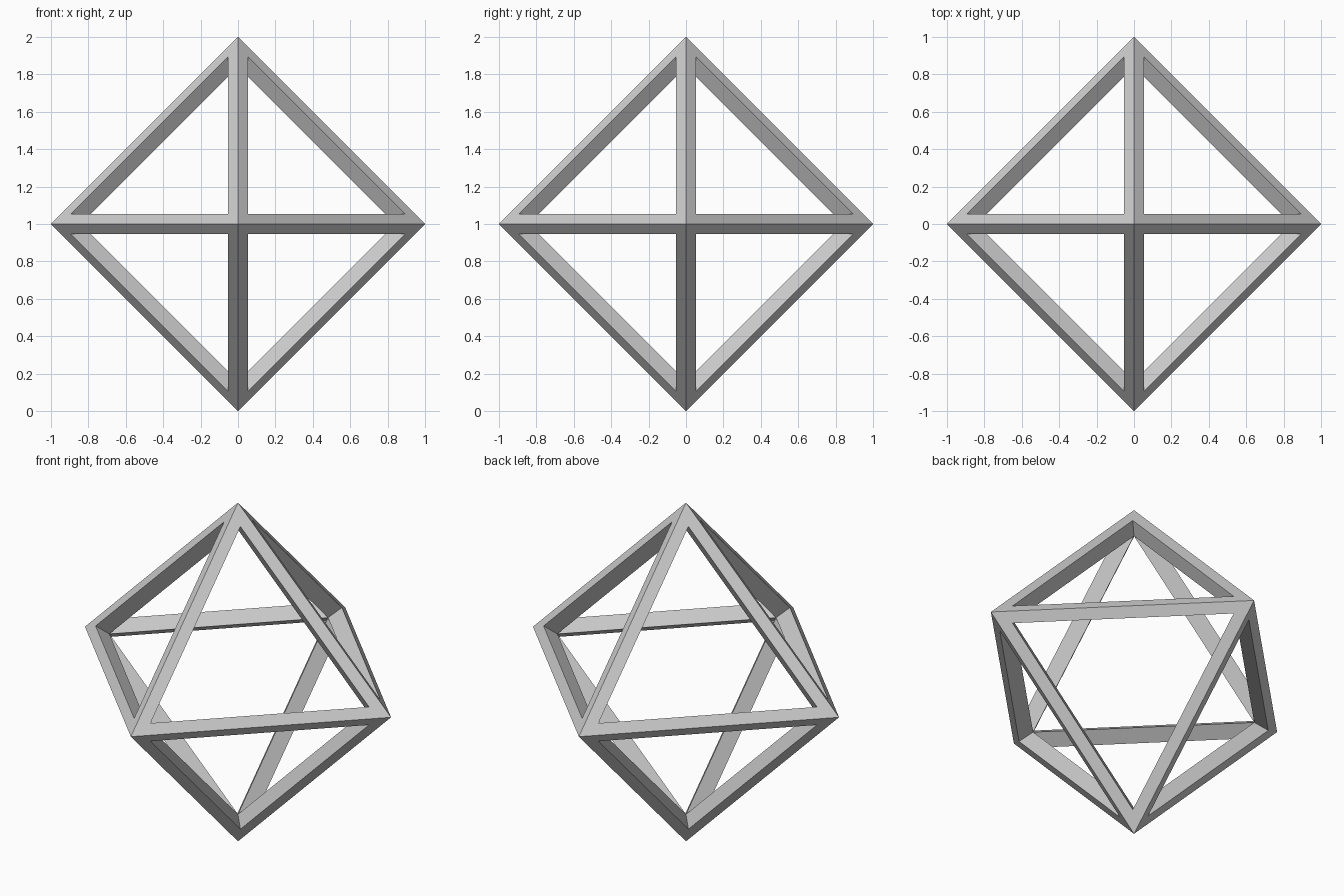
import bpy, bmesh
from mathutils import Vector

if "Cube" in bpy.data.objects:
    bpy.data.objects.remove(bpy.data.objects["Cube"])

INSET = 0.0533   # barycentric border of each triangular opening
INNER = 0.84     # scale of the inner edges
CENTRE = Vector((0, 0, 1))

bm = bmesh.new()

# One octant at a time: flat triangular border, then walls sloping to the inner edges
for sx in (-1, 1):
    for sy in (-1, 1):
        for sz in (-1, 1):
            outer = [Vector((sx, 0, 0)), Vector((0, sy, 0)), Vector((0, 0, sz))]
            if sx * sy * sz < 0:
                outer.reverse()
            total = outer[0] + outer[1] + outer[2]
            hole = [p * (1 - 3 * INSET) + total * INSET for p in outer]
            inner = [p * INNER for p in outer]
            rings = [[bm.verts.new(p + CENTRE) for p in ring]
                     for ring in (outer, hole, inner)]
            for a, b in zip(rings, rings[1:]):
                for i in range(3):
                    j = (i + 1) % 3
                    bm.faces.new((a[i], a[j], b[j], b[i]))

# Weld the octants into one closed frame
bmesh.ops.remove_doubles(bm, verts=bm.verts[:], dist=1e-4)
bmesh.ops.recalc_face_normals(bm, faces=bm.faces[:])

mesh = bpy.data.meshes.new("octahedron_frame")
bm.to_mesh(mesh)
bm.free()
frame = bpy.data.objects.new("octahedron_frame", mesh)
bpy.context.collection.objects.link(frame)
